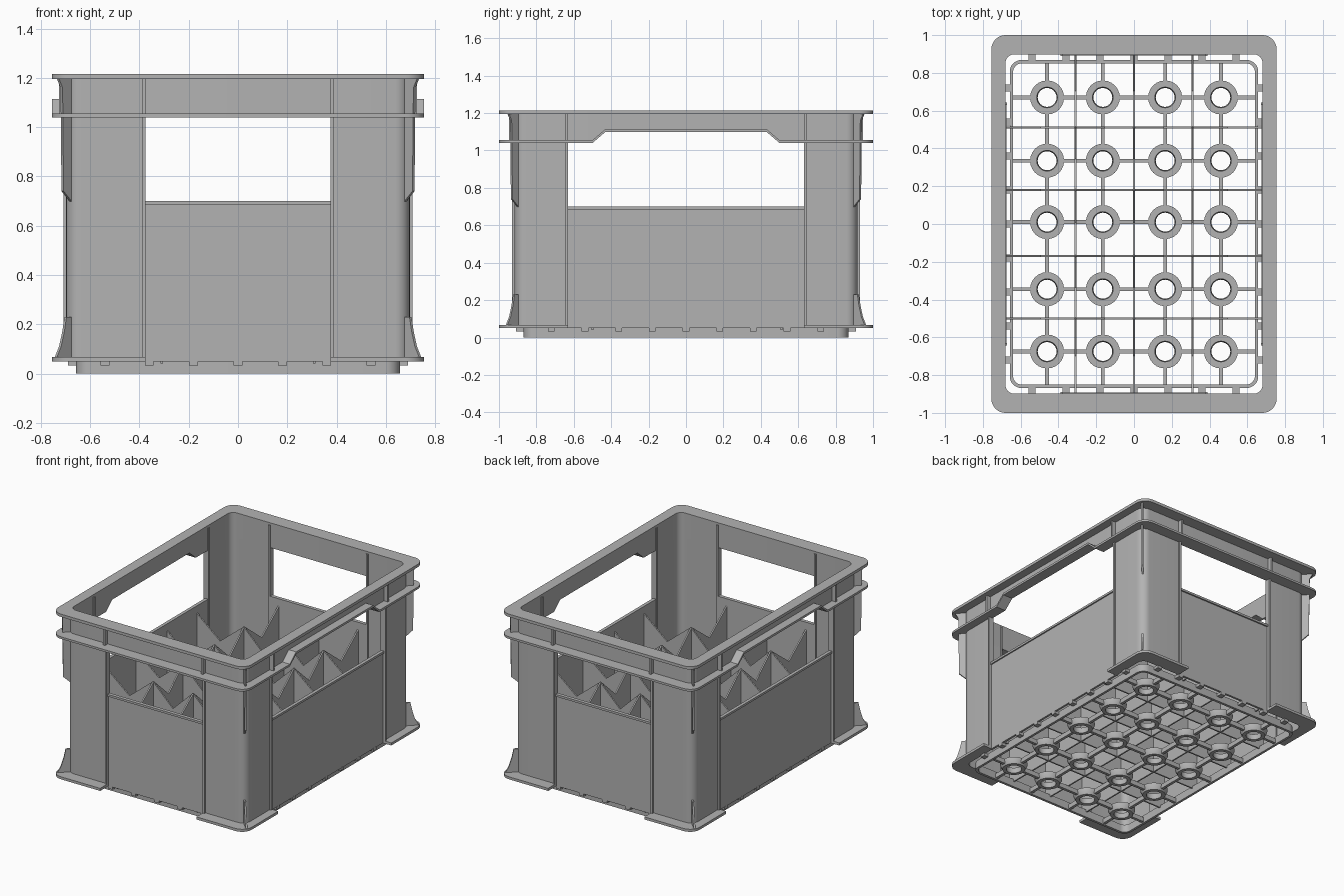
import bpy, bmesh, math
from mathutils import Vector

if "Cube" in bpy.data.objects:
    bpy.data.objects.remove(bpy.data.objects["Cube"])

grey = bpy.data.materials.new("crate_grey")
grey.use_nodes = True
GREY = (0.45, 0.45, 0.45, 1)
grey.diffuse_color = GREY
grey.node_tree.nodes["Principled BSDF"].inputs["Base Color"].default_value = GREY


def finish(name, bm, mirror=""):
    """Turn a bmesh into a shaded object, mirrored over the given axes."""
    bmesh.ops.recalc_face_normals(bm, faces=bm.faces)
    mesh = bpy.data.meshes.new(name)
    bm.to_mesh(mesh)
    bm.free()
    mesh.materials.append(grey)
    ob = bpy.data.objects.new(name, mesh)
    bpy.context.collection.objects.link(ob)
    bpy.ops.object.select_all(action="DESELECT")
    ob.select_set(True)
    bpy.context.view_layer.objects.active = ob
    bpy.ops.object.shade_smooth_by_angle(angle=math.radians(30))
    if mirror:
        mod = ob.modifiers.new("Mirror", "MIRROR")
        mod.use_axis = ("x" in mirror, "y" in mirror, False)
        mod.merge_threshold = 0.0005
    return ob


def quarter_path(size, ends):
    """Quarter of a rounded rectangle, from the short side to the long side."""
    x, y, r = size
    pts = [(ends[0], y)]
    for i in range(9):
        a = math.pi / 2 * (1 - i / 8)
        pts.append((x - r + r * math.cos(a), y - r + r * math.sin(a)))
    pts += [(x, s) for s in (HANDLE_OUT, HANDLE_IN) if s > ends[1]]
    return pts + [(x, ends[1])]


HANDLE_OUT, HANDLE_IN, HANDLE_RISE = 0.5, 0.43, 0.06


def quarter_ring(name, outer, inner, z0, z1, ends=(0, 0), lift=(0, 0)):
    """Band between two rounded rectangles; lift raises it over the handles."""
    bm = bmesh.new()
    rows = []
    for (ox, oy), (ix, iy) in zip(quarter_path(outer, ends), quarter_path(inner, ends)):
        up = HANDLE_RISE if oy <= HANDLE_IN + 0.001 else 0
        lo, hi = z0 + up * lift[0], z1 + up * lift[1]
        rows.append([bm.verts.new(p) for p in
                     ((ox, oy, lo), (ox, oy, hi), (ix, iy, hi), (ix, iy, lo))])
    for a, b in zip(rows, rows[1:]):
        for k in range(4):
            n = (k + 1) % 4
            bm.faces.new((a[k], a[n], b[n], b[k]))
    if ends[0] > 0:
        bm.faces.new(rows[0])
    if ends[1] > 0:
        bm.faces.new(rows[-1])
    return finish(name, bm, "xy")


def add_slab(bm, pts, thickness):
    """Flat polygon given thickness along its normal, centred on its plane."""
    vecs = [Vector(p) for p in pts]
    normal = (vecs[1] - vecs[0]).cross(vecs[-1] - vecs[0]).normalized()
    half = normal * thickness / 2
    a = [bm.verts.new(v - half) for v in vecs]
    b = [bm.verts.new(v + half) for v in vecs]
    bm.faces.new(a)
    bm.faces.new(b)
    for i in range(len(a)):
        j = (i + 1) % len(a)
        bm.faces.new((a[i], a[j], b[j], b[i]))


def add_box(bm, x, y, z):
    mid = (z[0] + z[1]) / 2
    add_slab(bm, [(x[0], y[0], mid), (x[1], y[0], mid),
                  (x[1], y[1], mid), (x[0], y[1], mid)], z[1] - z[0])


# Shell sizes: half width, half depth, corner radius
EDGE = (0.755, 1.0, 0.075)
WALL_OUT = (0.697, 0.917, 0.06)
WALL_IN = (0.68, 0.898, 0.045)
POST = (0.375, 0.63)
SILL, BASE, BAND, TOP = 0.70, 0.05, 1.04, 1.215

# Rim, handle flange, upper band, corner posts and feet
quarter_ring("top_rim", EDGE, WALL_IN, 1.195, TOP)
quarter_ring("handle_flange", EDGE, WALL_IN, BAND, 1.055, lift=(1, 1))
quarter_ring("upper_band", WALL_OUT, WALL_IN, BAND, 1.2, lift=(1, 0))
quarter_ring("corner_posts", WALL_OUT, WALL_IN, BASE, BAND + 0.01, ends=POST)
quarter_ring("corner_feet", EDGE, WALL_IN, BASE, 0.068, ends=POST)
quarter_ring("base_skirt", (0.657, 0.868, 0.06), (0.64, 0.85, 0.045), 0, 0.055)

# Low panels under the openings, with a small lip on the sill
bm = bmesh.new()
add_box(bm, (-POST[0], POST[0]), (0.893, 0.908), (BASE, SILL))
add_box(bm, (-POST[0], POST[0]), (0.893, 0.918), (SILL - 0.015, SILL))
finish("end_panels", bm, "y")
bm = bmesh.new()
add_box(bm, (0.675, 0.689), (-POST[1], POST[1]), (BASE, SILL))
add_box(bm, (0.675, 0.698), (-POST[1], POST[1]), (SILL - 0.015, SILL))
finish("side_panels", bm, "x")

# Upright ribs at the post edges, deeper inside the upper band
bm = bmesh.new()
for low, high, out in ((BASE, 1.2, 0.012), (BAND, 1.2, 0.03)):
    add_box(bm, (POST[0], POST[0] + 0.014), (0.89, 0.917 + out), (low, high))
    add_box(bm, (0.672, 0.697 + out), (POST[1], POST[1] + 0.014), (low, high))
finish("post_ribs", bm, "xy")

# Diagonal fins on the corners, drawn as (distance outwards, height)
bm = bmesh.new()
upper_fin = [(0, 0.69), (0.04, 0.74), (0.044, 1.16), (0.06, 1.2), (0, 1.2)]
lower_fin = [(0, 0.06), (0.07, 0.06), (0.05, 0.11), (0.037, 0.17), (0.028, 0.23), (0, 0.23)]
for fin in (upper_fin, lower_fin):
    add_slab(bm, [(0.672 + d, 0.892 + d, z) for d, z in fin], 0.012)
finish("corner_fins", bm, "xy")

# Small tabs joining the skirt to the walls
bm = bmesh.new()
for i in range(-4, 5):
    c = i * 0.18
    for s in (-1, 1):
        if abs(i) < 4:
            add_box(bm, (c - 0.018, c + 0.018), sorted((s * 0.86, s * 0.908)), (0.032, 0.054))
        add_box(bm, sorted((s * 0.65, s * 0.69)), (c - 0.018, c + 0.018), (0.032, 0.054))
finish("skirt_tabs", bm)

# Zigzag dividers: high at walls and crossings, low in mid cell
DIV_X = (-0.31, 0, 0.31)
DIV_Y = (-0.5, -0.17, 0.18, 0.51)
PEAK, VALLEY = 0.65, 0.5


def zigzag(stops):
    top = [(stops[0], PEAK)]
    for a, b in zip(stops, stops[1:]):
        top += [((a + b) / 2, VALLEY), (b, PEAK)]
    return [(stops[-1], 0.04)] + top[::-1] + [(stops[0], 0.04)]


bm = bmesh.new()
for x in DIV_X:
    add_slab(bm, [(x, t, z) for t, z in zigzag((-0.897,) + DIV_Y + (0.897,))], 0.01)
for y in DIV_Y:
    add_slab(bm, [(t, y, z) for t, z in zigzag((-0.679,) + DIV_X + (0.679,))], 0.01)
finish("dividers", bm)

# Open floor: a ring in each cell, joined by bars
CELL_X = (-0.46, -0.165, 0.165, 0.46)
CELL_Y = (-0.675, -0.345, 0.01, 0.335, 0.67)
SEG = 24
ring_profile = [(0.05, 0.0), (0.075, 0.0), (0.09, 0.03), (0.09, 0.042), (0.055, 0.042)]
bm = bmesh.new()
for cx in CELL_X:
    for cy in CELL_Y:
        rows = []
        for i in range(SEG):
            a = 2 * math.pi * i / SEG
            rows.append([bm.verts.new((cx + r * math.cos(a), cy + r * math.sin(a), z))
                         for r, z in ring_profile])
        for i in range(SEG):
            p, q = rows[i], rows[(i + 1) % SEG]
            for k in range(len(p)):
                n = (k + 1) % len(p)
                bm.faces.new((p[k], p[n], q[n], q[k]))
finish("floor_rings", bm)

bm = bmesh.new()
RING = 0.085
for cx in CELL_X:
    stops = (-0.86 - RING,) + CELL_Y + (0.86 + RING,)
    for a, b in zip(stops, stops[1:]):
        add_box(bm, (cx - 0.01, cx + 0.01), (a + RING, b - RING), (0.008, 0.04))
for cy in CELL_Y:
    stops = (-0.65 - RING,) + CELL_X + (0.65 + RING,)
    for a, b in zip(stops, stops[1:]):
        add_box(bm, (a + RING, b - RING), (cy - 0.01, cy + 0.01), (0.008, 0.04))
finish("floor_bars", bm)
